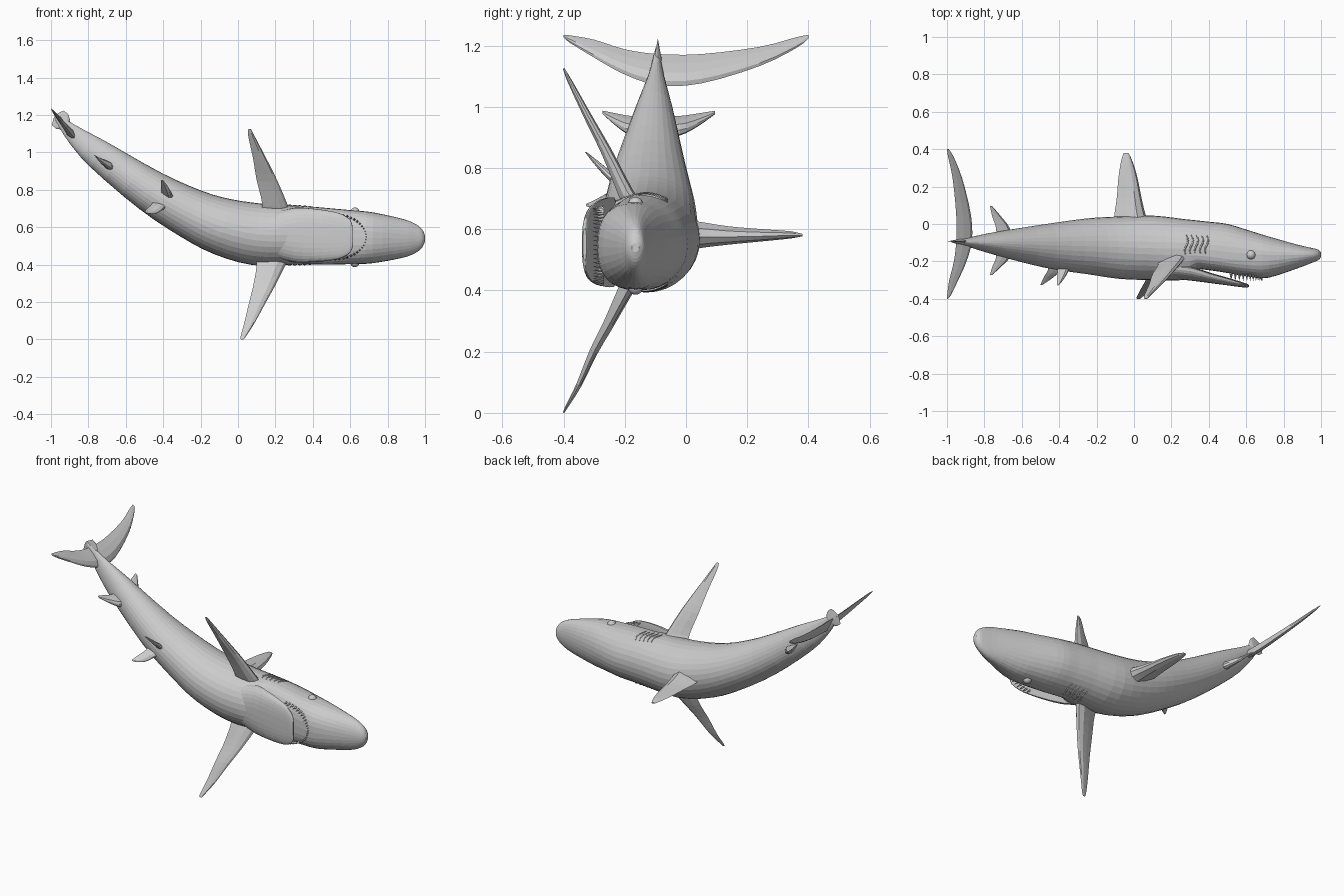
import bpy, bmesh, math
from mathutils import Vector as V

if "Cube" in bpy.data.objects:
    bpy.data.objects.remove(bpy.data.objects["Cube"])


def skin(name, rings):
    """Skin closed rings of equal length and cap both ends."""
    bm = bmesh.new()
    vs = [[bm.verts.new(p) for p in r] for r in rings]
    n = len(rings[0])
    for a, b in zip(vs, vs[1:]):
        for i in range(n):
            j = (i + 1) % n
            bm.faces.new((a[i], a[j], b[j], b[i]))
    bm.faces.new(vs[0])
    bm.faces.new(vs[-1])
    bmesh.ops.recalc_face_normals(bm, faces=bm.faces)
    me = bpy.data.meshes.new(name)
    bm.to_mesh(me)
    bm.free()
    ob = bpy.data.objects.new(name, me)
    bpy.context.collection.objects.link(ob)
    return ob


def smooth_rows(rows, steps):
    """Catmull-Rom interpolation between rows of numbers."""
    out = []
    for i in range(len(rows) - 1):
        p0, p1 = rows[max(i - 1, 0)], rows[i]
        p2, p3 = rows[i + 1], rows[min(i + 2, len(rows) - 1)]
        for k in range(steps):
            t = k / steps
            out.append([0.5 * (2 * b + (c - a) * t + (2 * a - 5 * b + 4 * c - d) * t * t
                               + (3 * b - a - 3 * c + d) * t ** 3)
                        for a, b, c, d in zip(p0, p1, p2, p3)])
    return out + [list(rows[-1])]


def loft(name, rows, steps, sides=32):
    """Rows: x, z, y top, y widest, y bottom, half width, bottom squareness."""
    rows = smooth_rows(rows, steps)
    rings = []
    for i, (x, z, yt, yc, yb, hw, e) in enumerate(rows):
        a, b = rows[max(i - 1, 0)], rows[min(i + 1, len(rows) - 1)]
        tan = V((b[0] - a[0], 0, b[1] - a[1])).normalized()
        lat = V((-tan.z, 0, tan.x))
        ring = []
        for k in range(sides):
            ang = 2 * math.pi * k / sides
            c, s = math.cos(ang), math.sin(ang)
            p = 2 / (e if s < 0 else 2)
            w = math.copysign(abs(c) ** p, c) * hw
            h = abs(s) ** p * ((yt - yc) if s > 0 else (yb - yc))
            ring.append(V((x, yc + h, z)) + lat * w)
        rings.append(ring)
    return skin(name, rings)


def fin(name, rows, steps=3):
    """Rows: leading point, trailing point, thickness; lens-shaped section."""
    rows = smooth_rows(rows, steps)
    prof = ((0, 0), (.08, .6), (.3, 1), (.65, .6), (1, 0), (.65, -.6), (.3, -1), (.08, -.6))
    span = V(rows[-1][:3]) - V(rows[0][:3])
    mid = rows[len(rows) // 2]
    nor = (V(mid[3:6]) - V(mid[:3])).cross(span).normalized()
    rings = []
    for r in rows:
        a, b = V(r[:3]), V(r[3:6])
        rings.append([a.lerp(b, u) + nor * (w * r[6] / 2) for u, w in prof])
    return skin(name, rings)


# Body with snout and upper jaw, tail bent sideways
BODY = [
    (1.0, .54, -.153, -.165, -.177, .015, 2), (.985, .54, -.137, -.165, -.193, .048, 2),
    (.95, .54, -.128, -.165, -.208, .077, 2), (.88, .54, -.112, -.165, -.235, .104, 2.1),
    (.72, .543, -.067, -.165, -.287, .136, 2.4), (.62, .546, -.036, -.16, -.283, .143, 2.7),
    (.5, .55, 0, -.15, -.262, .15, 3), (.4, .555, .012, -.14, -.247, .154, 3),
    (.33, .557, .02, -.135, -.245, .157, 2.8), (.27, .558, .026, -.13, -.298, .159, 2.2),
    (.1, .562, .045, -.13, -.3, .166, 2), (-.08, .602, .04, -.125, -.293, .154, 2),
    (-.25, .672, .03, -.12, -.268, .135, 2), (-.47, .795, 0, -.115, -.235, .113, 2),
    (-.74, .985, -.043, -.105, -.165, .081, 2), (-.87, 1.09, -.07, -.1, -.125, .05, 2),
    (-.95, 1.168, -.085, -.095, -.105, .022, 2), (-.97, 1.19, -.088, -.095, -.1, .01, 2)]
loft("body", BODY, 3)

# Open lower jaw
loft("lower_jaw", [
    (.2, .56, -.2, -.23, -.293, .12, 2), (.3, .558, -.225, -.235, -.302, .146, 2.4),
    (.4, .556, -.258, -.266, -.315, .143, 2.6), (.5, .553, -.287, -.294, -.328, .131, 2.6),
    (.56, .551, -.305, -.312, -.336, .115, 2.6), (.6, .55, -.318, -.326, -.34, .088, 2.4),
    (.613, .55, -.325, -.33, -.337, .055, 2)], 2)

# Pectoral fins
fin("pectoral_fin_upper", [
    (.29, -.15, .65, .11, -.18, .65, .06), (.265, -.19, .72, .13, -.215, .72, .05),
    (.21, -.255, .85, .10, -.265, .85, .036), (.15, -.32, .97, .08, -.325, .97, .026),
    (.09, -.38, 1.085, .055, -.381, 1.085, .015), (.07, -.4, 1.125, .055, -.4, 1.125, .005)])
fin("pectoral_fin_lower", [
    (.29, -.15, .47, .09, -.18, .47, .06), (.255, -.19, .40, .10, -.215, .40, .05),
    (.20, -.25, .29, .082, -.26, .29, .036), (.15, -.30, .20, .06, -.305, .20, .028),
    (.09, -.35, .09, .034, -.352, .09, .018), (.045, -.39, .02, .015, -.39, .02, .009),
    (.03, -.4, 0, .015, -.4, 0, .004)])

# Dorsal fin
fin("dorsal_fin", [
    (.09, -.02, .57, -.11, -.02, .60, .11), (.062, .05, .575, -.105, .05, .595, .085),
    (.04, .14, .575, -.092, .14, .59, .06), (.018, .25, .577, -.083, .25, .588, .04),
    (-.01, .34, .58, -.068, .34, .585, .024), (-.03, .38, .58, -.055, .38, .583, .008)])


# Tail fin, lying in the plane of y and the tail direction
def on_tail(s, y):
    return (-.87 - .62 * s, y, 1.07 + .785 * s)


fin("tail_fin", [(*on_tail(a, y), *on_tail(b, y), t) for y, a, b, t in (
    (-.4, .2, .21, .004), (-.38, .178, .208, .012), (-.3, .115, .19, .022),
    (-.2, .045, .15, .032), (-.09, 0, .13, .042), (.05, .008, .13, .038),
    (.24, .08, .16, .026), (.36, .155, .2, .015), (.4, .195, .21, .004))])

# Keel beside the tail root
c, t, l = V((-.94, -.092, 1.165)), V((-.78, 0, .63)), V((.63, 0, .78))
fin("tail_keel", [(*(c + l * o - t * f), *(c + l * o + t * b), h) for o, f, b, h in (
    (-.05, 0, .03, .004), (-.03, .03, .04, .015), (0, .05, .05, .025),
    (.03, .03, .04, .015), (.05, 0, .03, .004))])

# Second dorsal fin and anal fin
for name, y0, y1, y2 in (("second_dorsal_fin", -.09, -.02, .095), ("anal_fin", -.11, -.18, -.272)):
    ym = (y1 + y2) / 2
    fin(name, [
        (-.655, y0, .905, -.735, y0, .97, .05), (-.668, y1, .91, -.738, y1, .97, .04),
        (-.71, ym, .937, -.757, ym, .978, .025), (-.758, y2, .976, -.77, y2, .987, .006)])

# Pelvic fins
fin("pelvic_fin_upper", [
    (-.335, -.19, .735, -.42, -.19, .77, .035), (-.345, -.24, .76, -.41, -.24, .785, .028),
    (-.372, -.29, .81, -.412, -.29, .823, .018), (-.4, -.325, .85, -.41, -.33, .852, .005)])
fin("pelvic_fin_lower", [
    (-.36, -.19, .715, -.45, -.19, .755, .035), (-.39, -.245, .70, -.46, -.245, .725, .028),
    (-.44, -.29, .672, -.485, -.29, .70, .018), (-.49, -.325, .675, -.5, -.325, .683, .005)])


def flank(x, y):
    """Centre z and half width of the body at x, y."""
    for a, b in zip(BODY, BODY[1:]):
        if b[0] <= x <= a[0]:
            u = (a[0] - x) / (a[0] - b[0])
            z, yt, yc, yb, hw = [p + (q - p) * u for p, q in zip(a[1:6], b[1:6])]
            d = (y - yc) / ((yt if y > yc else yb) - yc)
            return z, hw * math.sqrt(max(0, 1 - d * d))


for side, label in ((1, "upper"), (-1, "lower")):
    # Gill slits
    cu = bpy.data.curves.new("gill_slits_" + label, 'CURVE')
    cu.dimensions = '3D'
    cu.bevel_depth = .005
    cu.bevel_resolution = 1
    for i in range(5):
        sp = cu.splines.new('POLY')
        sp.points.add(8)
        for k, p in enumerate(sp.points):
            y = -.06 - .11 * k / 8
            x = .28 + .027 * i + .009 * math.sin(k / 8 * 2 * math.pi)
            z, w = flank(x, y)
            p.co = (x, y, z + side * w, 1)
            p.radius = .4 + .6 * math.sin(math.pi * k / 8)
    bpy.context.collection.objects.link(bpy.data.objects.new(cu.name, cu))
    # Eyes
    z, w = flank(.625, -.165)
    bpy.ops.mesh.primitive_uv_sphere_add(segments=16, ring_count=10, radius=.025,
                                         location=(.625, -.165, z + side * (w - .008)))
    bpy.context.object.name = "eye_" + label
    bpy.ops.object.shade_smooth()

# Upper teeth along the jaw arc
bm = bmesh.new()
for i in range(25):
    a = math.radians(-84 + 7 * i)
    base = V((.5 + .185 * math.cos(a), -.268, .548 + .122 * math.sin(a)))
    ring = [bm.verts.new(base + V((.008 * math.cos(q), 0, .008 * math.sin(q))))
            for q in (0, math.pi / 2, math.pi, 3 * math.pi / 2)]
    tip = bm.verts.new(base + V((0, -.037, 0)))
    bm.faces.new(ring)
    for k in range(4):
        bm.faces.new((ring[k], ring[(k + 1) % 4], tip))
bmesh.ops.recalc_face_normals(bm, faces=bm.faces)
me = bpy.data.meshes.new("upper_teeth")
bm.to_mesh(me)
bm.free()
bpy.context.collection.objects.link(bpy.data.objects.new("upper_teeth", me))
